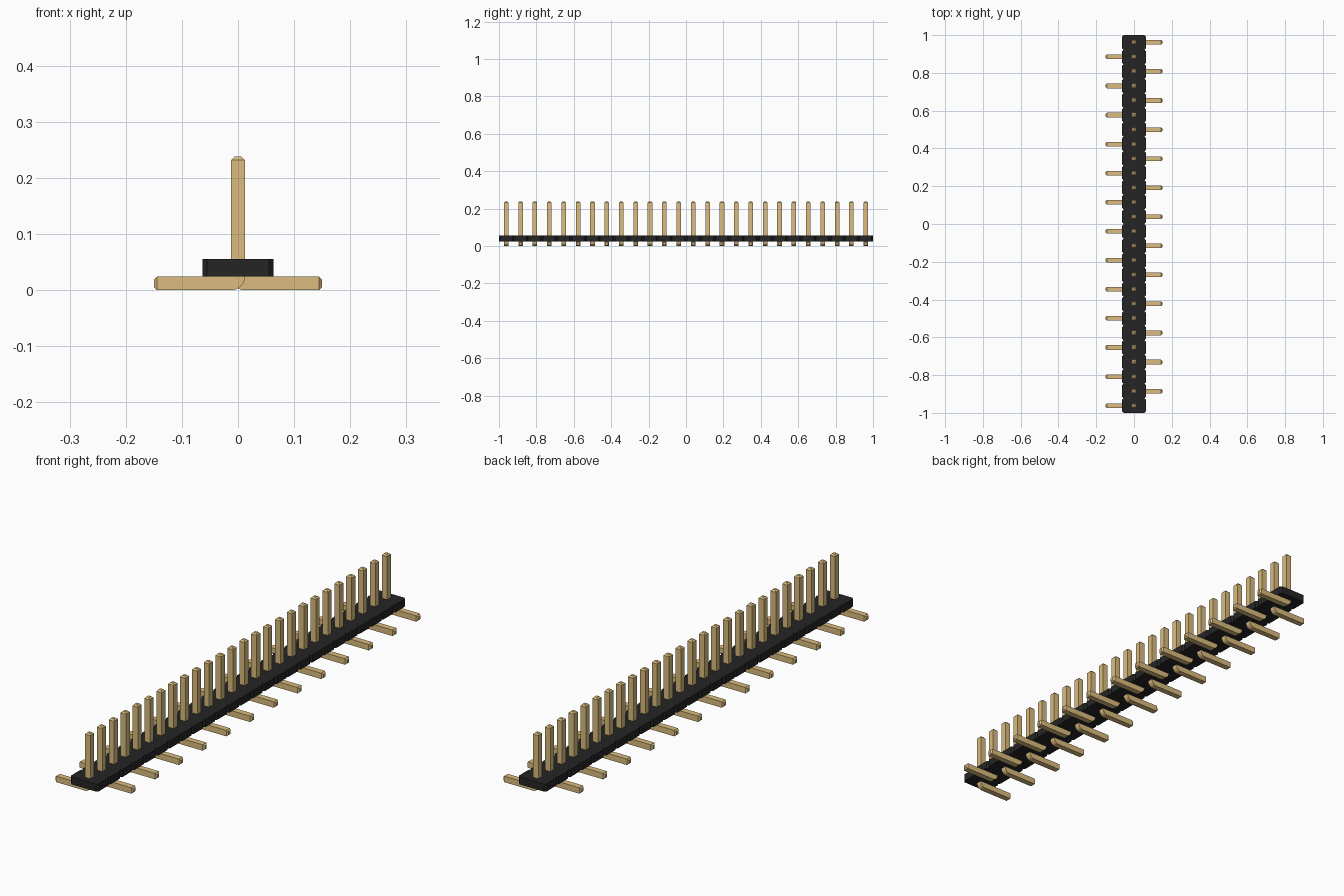
import bpy, bmesh, math

cube = bpy.data.objects.get("Cube")
if cube:
    bpy.data.objects.remove(cube, do_unlink=True)

COUNT = 26
PITCH = 2 / COUNT
HALF = 0.0122          # half thickness of a pin
WIDE = 2 * HALF
TOP, REACH = 0.238, 0.15
CHAMFER = 0.006


def material(name, color):
    m = bpy.data.materials.new(name)
    m.use_nodes = True
    m.diffuse_color = (*color, 1)
    m.node_tree.nodes["Principled BSDF"].inputs["Base Color"].default_value = (*color, 1)
    return m


gold = material("pale_gold", (0.708, 0.504, 0.210))
black = material("black_plastic", (0.0194, 0.0185, 0.0185))


def prism(bm, outline, direction):
    """Extrude a flat outline along a direction."""
    face = bm.faces.new([bm.verts.new(p) for p in outline])
    new = bmesh.ops.extrude_face_region(bm, geom=[face])["geom"]
    bmesh.ops.translate(bm, vec=direction,
                        verts=[v for v in new if isinstance(v, bmesh.types.BMVert)])
    bmesh.ops.recalc_face_normals(bm, faces=bm.faces)


def finish(bm, name, mat):
    mesh = bpy.data.meshes.new(name)
    bm.to_mesh(mesh)
    bm.free()
    mesh.materials.append(mat)
    return mesh


def place(name, mesh):
    ob = bpy.data.objects.new(name, mesh)
    bpy.context.scene.collection.objects.link(ob)
    return ob


# Bent pin: upright post, rounded outer elbow, foot towards +x
outline = [(HALF, TOP), (-HALF, TOP)]
for i in range(9):
    a = math.pi + i / 8 * math.pi / 2
    outline.append((HALF + WIDE * math.cos(a), WIDE + WIDE * math.sin(a)))
outline += [(REACH, 0), (REACH, WIDE), (HALF, WIDE)]
bm = bmesh.new()
prism(bm, [(x, -HALF, z) for x, z in outline], (0, WIDE, 0))
# Chamfer both tips
tips = [e for e in bm.edges
        if all(v.co.z > TOP - 1e-4 for v in e.verts)
        or all(v.co.x > REACH - 1e-4 for v in e.verts)]
bmesh.ops.bevel(bm, geom=tips, offset=CHAMFER, segments=1, affect='EDGES')
pin_mesh = finish(bm, "pin", gold)

# Pins with feet on alternating sides
for i in range(COUNT):
    pin = place(f"pin_{i + 1}", pin_mesh)
    pin.location.y = -1 + (i + 0.5) * PITCH
    if i % 2 == 0:
        pin.rotation_euler.z = math.pi

# Plastic strip with a notch between neighbouring positions
SIDE, NOTCH = 0.063, 0.0077
BOTTOM, HEIGHT = WIDE, 0.031
right = [(SIDE - NOTCH, -1)]
for i in range(COUNT):
    y = -1 + i * PITCH
    right += [(SIDE, y + NOTCH), (SIDE, y + PITCH - NOTCH), (SIDE - NOTCH, y + PITCH)]
left = [(-x, -y) for x, y in right]
bm = bmesh.new()
prism(bm, [(x, y, BOTTOM) for x, y in right + left], (0, 0, HEIGHT))
place("plastic_strip", finish(bm, "plastic_strip", black))
